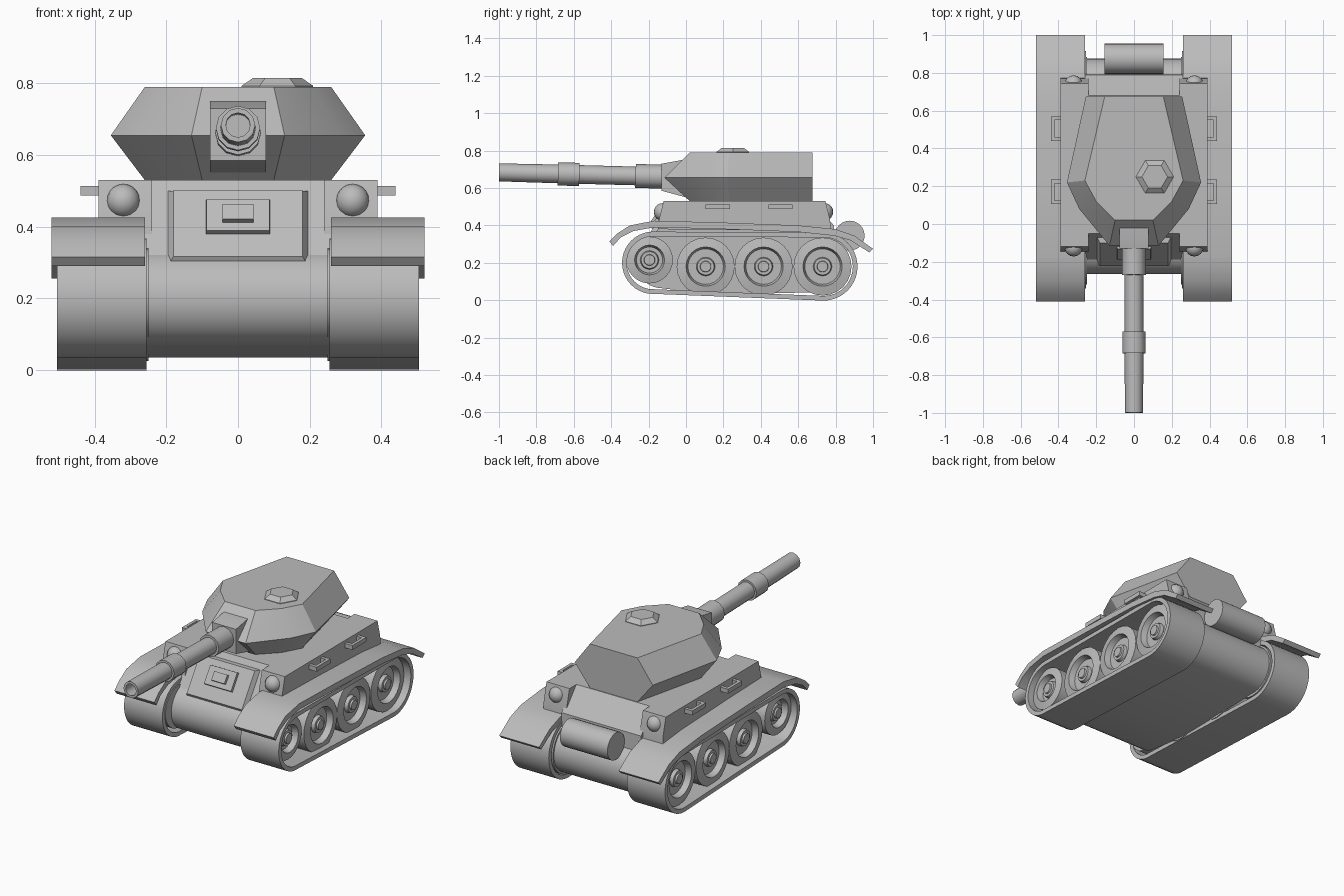
import bpy, bmesh, math
from mathutils import Matrix, Vector

cube = bpy.data.objects.get("Cube")
if cube:
    bpy.data.objects.remove(cube, do_unlink=True)

GREY = (0.5, 0.5, 0.5, 1)
mat = bpy.data.materials.new("plain_grey")
mat.use_nodes = True
mat.diffuse_color = GREY
mat.node_tree.nodes["Principled BSDF"].inputs["Base Color"].default_value = GREY

TO_X = Matrix.Rotation(math.pi / 2, 4, 'Y')   # local z -> +x
TO_FRONT = Matrix.Rotation(math.pi / 2, 4, 'X')  # local z -> -y


def finish(name, bm, matrix=Matrix(), smooth=30):
    bmesh.ops.remove_doubles(bm, verts=bm.verts, dist=1e-5)
    bmesh.ops.transform(bm, matrix=matrix, verts=bm.verts)
    bmesh.ops.recalc_face_normals(bm, faces=bm.faces)
    me = bpy.data.meshes.new(name)
    bm.to_mesh(me)
    bm.free()
    me.materials.append(mat)
    for p in me.polygons:
        p.use_smooth = True
    me.set_sharp_from_angle(angle=math.radians(smooth))
    ob = bpy.data.objects.new(name, me)
    bpy.context.collection.objects.link(ob)
    return ob


def loft(name, rings, matrix=Matrix(), caps=True, loop=False, smooth=30):
    """Skin a row of equal-length closed rings."""
    bm = bmesh.new()
    vs = [[bm.verts.new(p) for p in r] for r in rings]
    n = len(rings[0])
    pairs = list(zip(vs, vs[1:])) + ([(vs[-1], vs[0])] if loop else [])
    for a, b in pairs:
        for i in range(n):
            j = (i + 1) % n
            bm.faces.new((a[i], a[j], b[j], b[i]))
    if caps and not loop:
        bm.faces.new(vs[0])
        bm.faces.new(vs[-1])
    return finish(name, bm, matrix, smooth)


def prism(name, pts, x0, x1):
    return loft(name, [[(x, y, z) for y, z in pts] for x in (x0, x1)])


def lathe(name, profile, matrix, sides, smooth=40):
    """Spin (radius, height) pairs about local z."""
    rings = [[(r * math.cos(2 * math.pi * i / sides), r * math.sin(2 * math.pi * i / sides), h)
              for i in range(sides)] for r, h in profile]
    return loft(name, rings, matrix, caps=True, smooth=smooth)


def slab(name, w, l, h, inset, matrix):
    """Box with a tapered top, base on local z = 0."""
    def ring(d, z):
        a, b = w / 2 - d, l / 2 - d
        return [(-a, -b, z), (a, -b, z), (a, b, z), (-a, b, z)]
    return loft(name, [ring(0, 0), ring(inset, h)], matrix)


def belt(circles, inset, n=40):
    """Outline of a belt pulled round circles (y, z, r)."""
    out = []
    for i in range(n):
        a = 2 * math.pi * i / n
        u = Vector((math.cos(a), math.sin(a)))
        y, z, r = max(circles, key=lambda c: c[0] * u.x + c[1] * u.y + c[2])
        out.append((y + (r - inset) * u.x, z + (r - inset) * u.y))
    return out


# Hull
prism("lower_hull", belt([(-.13, .2, .135), (.105, .18, .145), (.735, .18, .14)], 0), -.255, .255)
prism("upper_hull", [(-.05, .53), (-.21, .29), (0, .2), (.8, .2), (.79, .40), (.68, .53)], -.26, .26)

# Front plate with vision port
tilt = Matrix.Rotation(math.atan2(.24, .16), 4, 'X')
plate = Matrix.Translation((0, -.14, .395)) @ tilt
slab("front_plate", .39, .25, .025, .015, plate)
port = plate @ Matrix.Translation((0, .02, .02))
slab("port_frame", .18, .11, .02, .002, port)
slab("port_cover", .09, .055, .035, .002, port)

# Rear drum
lathe("rear_drum", [(.08, -.155), (.08, .155)], Matrix.Translation((0, .875, .345)) @ TO_X, 24)

# Running gear and side parts, both sides
TRACK = [(-.175, .2, .167), (.105, .18, .18), (.735, .18, .182)]
FENDER_TOP = [(-.41, .315), (-.37, .355), (-.30, .40), (-.17, .425), (.2, .415), (.6, .40),
              (.8, .38), (.9, .345), (1.0, .275)]
FENDER_LOW = [(.98, .255), (.88, .32), (.79, .345), (.6, .365), (.2, .38), (-.17, .39),
              (-.28, .37), (-.35, .335), (-.39, .29)]
for side, s in (("left", 1), ("right", -1)):
    outer, inner = belt(TRACK, 0), belt(TRACK, .025)
    loft(side + "_track", [[(s * x, y, z) for y, z in o] for o, x in
                           ((outer, .255), (outer, .505), (inner, .505), (inner, .255))], loop=True)
    prism(side + "_fender", FENDER_TOP + FENDER_LOW, s * .26, s * .52)
    prism(side + "_sponson", [(-.15, .38), (-.145, .43), (-.12, .53), (.745, .53), (.77, .43), (.775, .37)],
          s * .24, s * .39)
    # Wheels: tyre ring, dished face, stepped hub
    for k, (y, z, r) in enumerate([(-.195, .215, .125), (.105, .18, .155), (.415, .18, .155), (.73, .18, .155)]):
        d = .08 if k == 0 else .105
        face = TO_X if s > 0 else TO_X @ Matrix.Rotation(math.pi, 4, 'X')
        lathe(f"{side}_wheel_{k + 1}",
              [(r, .25), (r, .465), (d, .475), (d - .01, .44), (.05, .44), (.045, .46), (.03, .46), (.028, .47)],
              Matrix.Translation((0, y, z)) @ face, 24)
    # Lamps at both ends of the sponson
    for end, y in (("front", -.125), ("rear", .74)):
        bm = bmesh.new()
        bmesh.ops.create_uvsphere(bm, u_segments=16, v_segments=10, radius=.047)
        finish(f"{side}_{end}_lamp", bm, Matrix.Translation((s * .32, y, .472)))
    # Grab handles
    for k, y in enumerate((.17, .505)):
        def box(part, x, yy, w, l):
            slab(f"{side}_handle_{part}_{k + 1}", w, l, .026, 0, Matrix.Translation((s * x, yy, .487)))
        box("bar", .431, y, .018, .13)
        box("front_leg", .405, y - .055, .05, .02)
        box("rear_leg", .405, y + .055, .05, .02)

# Turret: wide waist between matching roof and floor
def turret_ring(half, z):
    right = [(-x, y, z) for x, y in half]
    return right + [(x, y, z) for x, y in reversed(half)]

NARROW = [(.155, .675), (.26, .23), (.2, .12), (.1, .02)]
WIDE = [(.255, .675), (.355, .22), (.29, .08), (.13, -.115)]
loft("turret", [turret_ring(NARROW, .53), turret_ring(WIDE, .655), turret_ring(NARROW, .79)], smooth=25)

# Roof hatch
lathe("roof_hatch", [(.1, .785), (.1, .793), (.068, .815)], Matrix.Translation((.11, .25, 0)), 6, 20)

# Gun mount and barrel
prism("gun_mount", [(-.13, .585), (-.13, .73), (-.02, .75), (.08, .75), (.08, .55), (0, .55)], -.078, .078)
aim = Matrix.Translation((0, -.1, .66)) @ Matrix.Rotation(math.radians(-1.5), 4, 'X') @ TO_FRONT
lathe("gun_barrel", [(.064, 0), (.064, .17), (.05, .17), (.05, .47), (.062, .47), (.062, .585),
                     (.05, .585), (.048, .9), (.034, .9), (.034, .75)],
      aim, 12)
